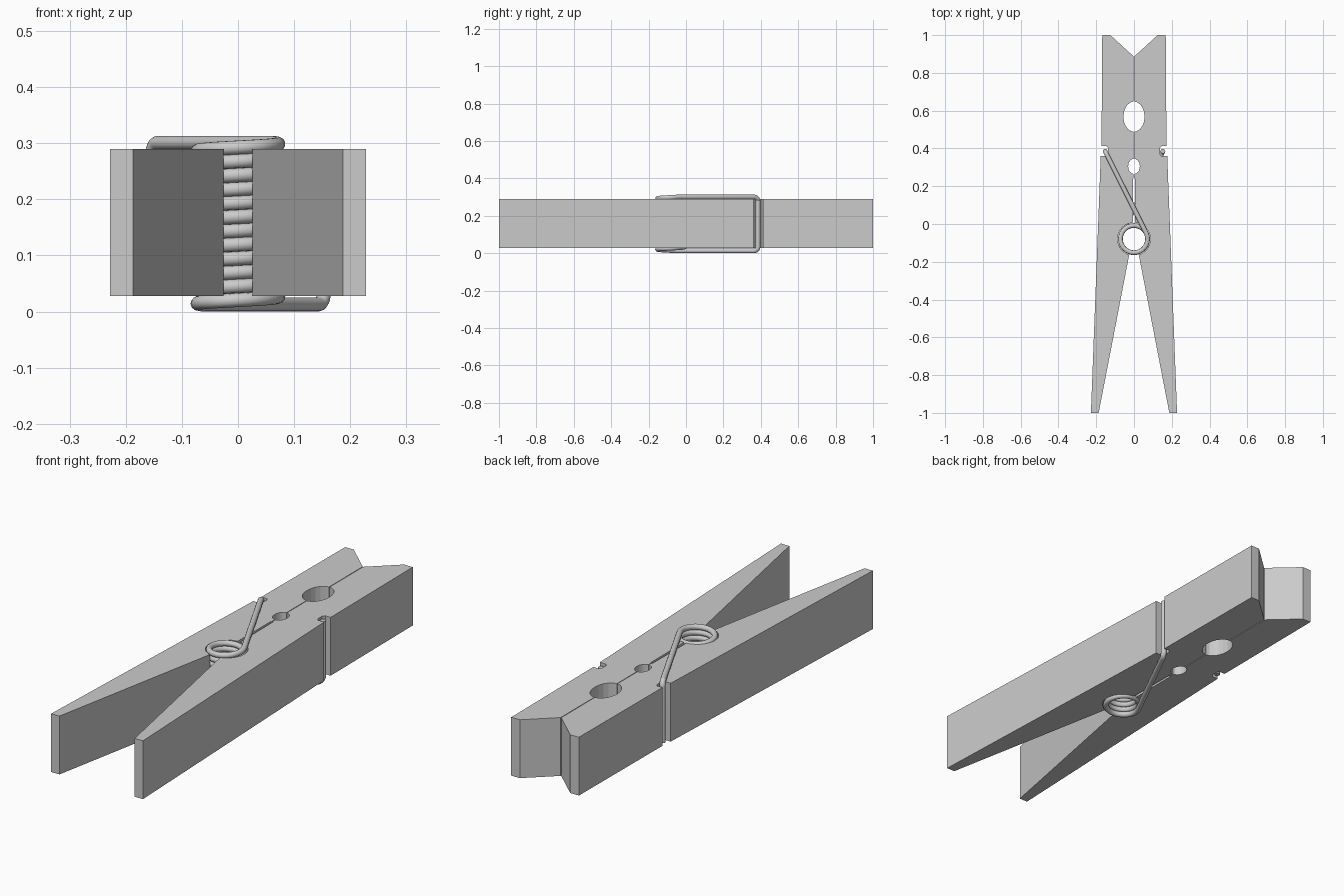
import bpy, bmesh
from math import sin, cos, radians, pi
from mathutils import Vector

cube = bpy.data.objects.get("Cube")
if cube:
    bpy.data.objects.remove(cube, do_unlink=True)

grey = bpy.data.materials.new("light_grey")
grey.use_nodes = True
grey.diffuse_color = (0.6, 0.6, 0.6, 1)
grey.node_tree.nodes["Principled BSDF"].inputs["Base Color"].default_value = (0.6, 0.6, 0.6, 1)

Z0, Z1 = 0.028, 0.29          # wood bottom and top
COIL_Y, COIL_R = -0.08, 0.072
WIRE_R = 0.0125
GAP = 0.0015


def scoop(cy, rx, ry, start=-90, end=90, steps=10):
    """Half-ellipse hollow in the inner edge, front to back."""
    pts = []
    for i in range(steps + 1):
        a = radians(start + (end - start) * i / steps)
        pts.append((max(GAP, rx * cos(a)), cy + ry * sin(a)))
    return pts


# Jaw outline of the left half: inner edge front to back, then outer edge back
outline = [(0.228, -1), (0.187, -1)]
outline += scoop(COIL_Y, 0.087, 0.087, -73, 86, 16)           # spring seat
outline += [(0.005, 0.24), (GAP, 0.245)]                      # slit
outline += scoop(0.305, 0.031, 0.04)                          # small hole
outline += scoop(0.568, 0.056, 0.08)                          # large hole
outline += [(GAP, 0.887), (0.125, 1), (0.168, 1)]             # mouth
outline += [(0.172, 0.412), (0.145, 0.412), (0.137, 0.402),   # wire groove
            (0.137, 0.37), (0.145, 0.36), (0.176, 0.36)]


def jaw(name, side):
    bm = bmesh.new()
    face = bm.faces.new([bm.verts.new((side * x, y, Z0)) for x, y in outline])
    ext = bmesh.ops.extrude_face_region(bm, geom=[face])
    top = [v for v in ext["geom"] if isinstance(v, bmesh.types.BMVert)]
    bmesh.ops.translate(bm, verts=top, vec=(0, 0, Z1 - Z0))
    bmesh.ops.recalc_face_normals(bm, faces=bm.faces)
    mesh = bpy.data.meshes.new(name)
    bm.to_mesh(mesh)
    bm.free()
    mesh.materials.append(grey)
    obj = bpy.data.objects.new(name, mesh)
    bpy.context.collection.objects.link(obj)


jaw("left_jaw", 1)
jaw("right_jaw", -1)

# Spring path: hooked arm, coil, hooked arm
LOW, HIGH = WIRE_R, 0.313 - WIRE_R


def arm(side, z, z_end):
    """Points from the coil out to the groove, then along it."""
    corner = Vector((side * 0.153, 0.385, z))
    inward = (Vector((-side * 0.065, -0.047, z)) - corner).normalized()
    upright = Vector((0, 0, 1 if z_end > z else -1))
    r = 0.022
    pts = []
    for i in range(7):
        a = i / 6 * pi / 2
        pts.append(corner + inward * r * (1 - sin(a)) + upright * r * (1 - cos(a)))
    return pts + [Vector((corner.x, corner.y, z_end))]


turns, per_turn = 12 - 126 / 360, 28
count = round(turns * per_turn)
coil = []
for i in range(count + 1):
    t = i / count
    a = radians(153) + t * turns * 2 * pi
    coil.append(Vector((COIL_R * cos(a), COIL_Y + COIL_R * sin(a), LOW + (HIGH - LOW) * t)))

path = arm(1, LOW, 0.283)[::-1] + coil + arm(-1, HIGH, 0.03)

curve = bpy.data.curves.new("spring_path", "CURVE")
curve.dimensions = "3D"
curve.bevel_depth = WIRE_R
curve.bevel_resolution = 4
curve.use_fill_caps = True
spline = curve.splines.new("POLY")
spline.points.add(len(path) - 1)
for point, co in zip(spline.points, path):
    point.co = (*co, 1)
curve.materials.append(grey)
spring = bpy.data.objects.new("spring", curve)
bpy.context.collection.objects.link(spring)

# Turn the spring into a smooth mesh
bpy.ops.object.select_all(action="DESELECT")
spring.select_set(True)
bpy.context.view_layer.objects.active = spring
bpy.ops.object.convert(target="MESH")
bpy.ops.object.shade_smooth_by_angle(angle=radians(50))
